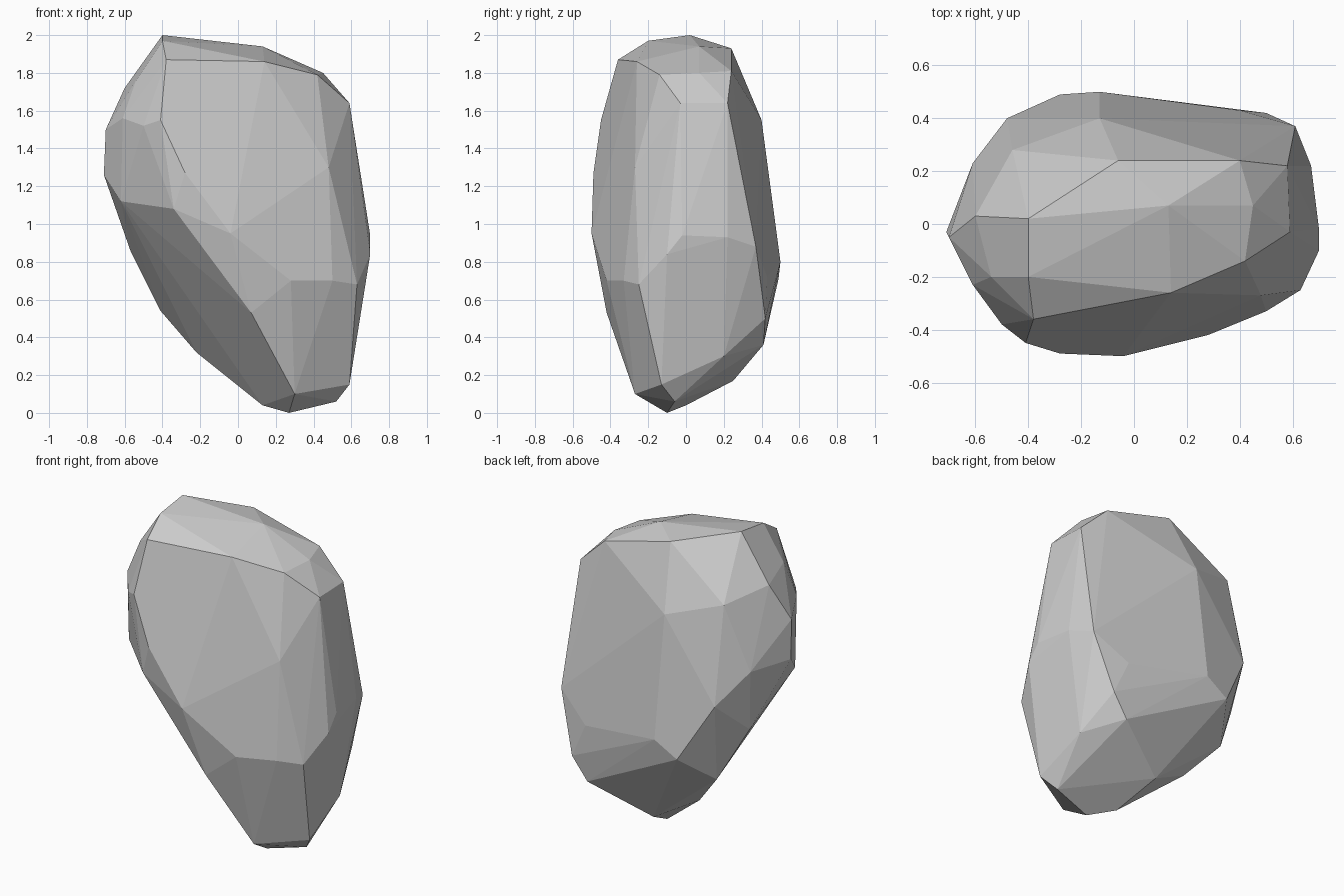
import bpy, bmesh, math

# Corner points of the boulder's main facets, grouped by side
corners = [
    # crown
    (-.4, .02, 2), (-.4, -.2, 1.97), (.13, .07, 1.94), (.45, .07, 1.8),
    (-.06, .24, 1.93), (.4, .24, 1.81), (-.38, -.36, 1.87), (.14, -.26, 1.86),
    (.42, -.14, 1.79), (.59, -.03, 1.64), (.58, .22, 1.64),
    # left shoulder and keel
    (-.6, .03, 1.72), (-.54, -.2, 1.76), (-.46, .28, 1.65), (-.7, -.05, 1.5),
    (-.61, -.23, 1.56), (-.71, -.03, 1.26), (-.62, -.2, 1.12), (-.61, .23, 1.25),
    (-.48, .4, 1.06),
    # front face
    (-.5, -.38, 1.52), (-.41, -.45, 1.55), (-.28, -.49, 1.27), (-.34, -.46, 1.08),
    (-.04, -.5, .95), (.28, -.42, .7), (.5, -.33, .7), (.48, -.27, 1.3), (.07, -.42, .53),
    # right face
    (.63, -.25, .68), (.7, -.1, .84), (.7, -.02, .94), (.67, .22, .93), (.61, .37, .88),
    # back face
    (-.13, .4, 1.55), (-.13, .5, .8), (-.28, .49, .71), (.4, .43, .72), (.5, .42, .5),
    (.4, .41, .36),
    # foot and sloping underside
    (.59, -.13, .15), (.57, .2, .3), (.05, .25, .17), (.27, -.1, 0), (.52, -.06, .06),
    (.3, -.27, .1), (.13, 0, .04), (-.22, .18, .32), (-.41, .28, .54), (-.57, .18, .86),
]

# Wrap the corners into one faceted stone
bm = bmesh.new()
for co in corners:
    bm.verts.new(co)
hull = bmesh.ops.convex_hull(bm, input=bm.verts[:])
spare = {g for g in hull["geom_interior"] + hull["geom_unused"]
         if isinstance(g, bmesh.types.BMVert) and g.is_valid}
bmesh.ops.delete(bm, geom=list(spare), context='VERTS')

# Merge nearly coplanar triangles into broad flat facets
bmesh.ops.dissolve_limit(bm, angle_limit=math.radians(3), verts=bm.verts[:], edges=bm.edges[:])
bmesh.ops.recalc_face_normals(bm, faces=bm.faces[:])

mesh = bpy.data.meshes.new("boulder")
bm.to_mesh(mesh)
bm.free()
boulder = bpy.data.objects.new("boulder", mesh)
bpy.context.collection.objects.link(boulder)
